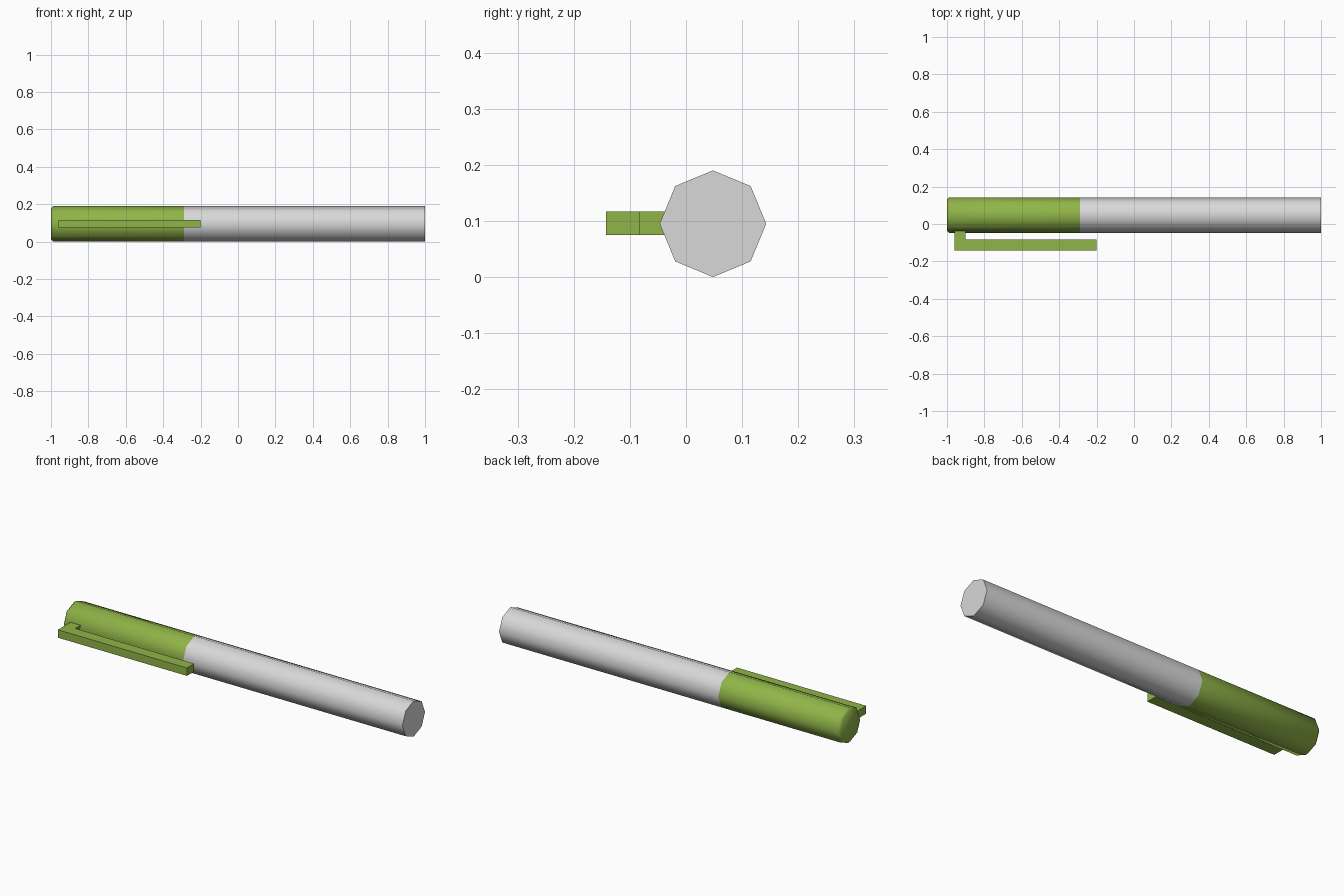
import bpy, bmesh, math

if "Cube" in bpy.data.objects:
    bpy.data.objects.remove(bpy.data.objects["Cube"])

R, CY, CZ, N = 0.095, 0.048, 0.095, 8


def material(name, rgb):
    m = bpy.data.materials.new(name)
    m.diffuse_color = (*rgb, 1)
    m.use_nodes = True
    m.node_tree.nodes["Principled BSDF"].inputs["Base Color"].default_value = m.diffuse_color
    return m


def add_object(name, bm, mat):
    bmesh.ops.recalc_face_normals(bm, faces=bm.faces[:])
    me = bpy.data.meshes.new(name)
    bm.to_mesh(me)
    bm.free()
    me.materials.append(mat)
    ob = bpy.data.objects.new(name, me)
    bpy.context.collection.objects.link(ob)
    return ob


def tube(name, profile, mat):
    """Closed eight-sided barrel along x from (x, radius) stations."""
    bm = bmesh.new()
    rings = [[bm.verts.new((x, CY + r * math.cos(2 * math.pi * i / N),
                            CZ + r * math.sin(2 * math.pi * i / N)))
              for i in range(N)] for x, r in profile]
    for a, b in zip(rings, rings[1:]):
        for i in range(N):
            j = (i + 1) % N
            bm.faces.new((a[i], a[j], b[j], b[i]))
    bm.faces.new(rings[0])
    bm.faces.new(rings[-1])
    ob = add_object(name, bm, mat)
    bpy.ops.object.select_all(action='DESELECT')
    ob.select_set(True)
    bpy.context.view_layer.objects.active = ob
    bpy.ops.object.shade_smooth_by_angle(angle=math.radians(60))
    return ob


grey = material("light_grey", (0.69, 0.69, 0.69))
green = material("leaf_green", (0.28, 0.46, 0.065))

# Barrel and cap, the cap end slightly chamfered
tube("pen_barrel", [(-0.29, R), (1.0, R)], grey)
tube("pen_cap", [(-1.0, 0.083), (-0.988, R), (-0.29, R)], green)

# L-shaped pocket clip: outline in plan, extruded upward
outline = [(-0.96, -0.143), (-0.20, -0.143), (-0.20, -0.083),
           (-0.90, -0.083), (-0.90, -0.035), (-0.96, -0.035)]
bm = bmesh.new()
face = bm.faces.new([bm.verts.new((x, y, 0.075)) for x, y in outline])
ext = bmesh.ops.extrude_face_region(bm, geom=[face])
bmesh.ops.translate(bm, vec=(0, 0, 0.042),
                    verts=[g for g in ext["geom"] if isinstance(g, bmesh.types.BMVert)])
add_object("pocket_clip", bm, green)
